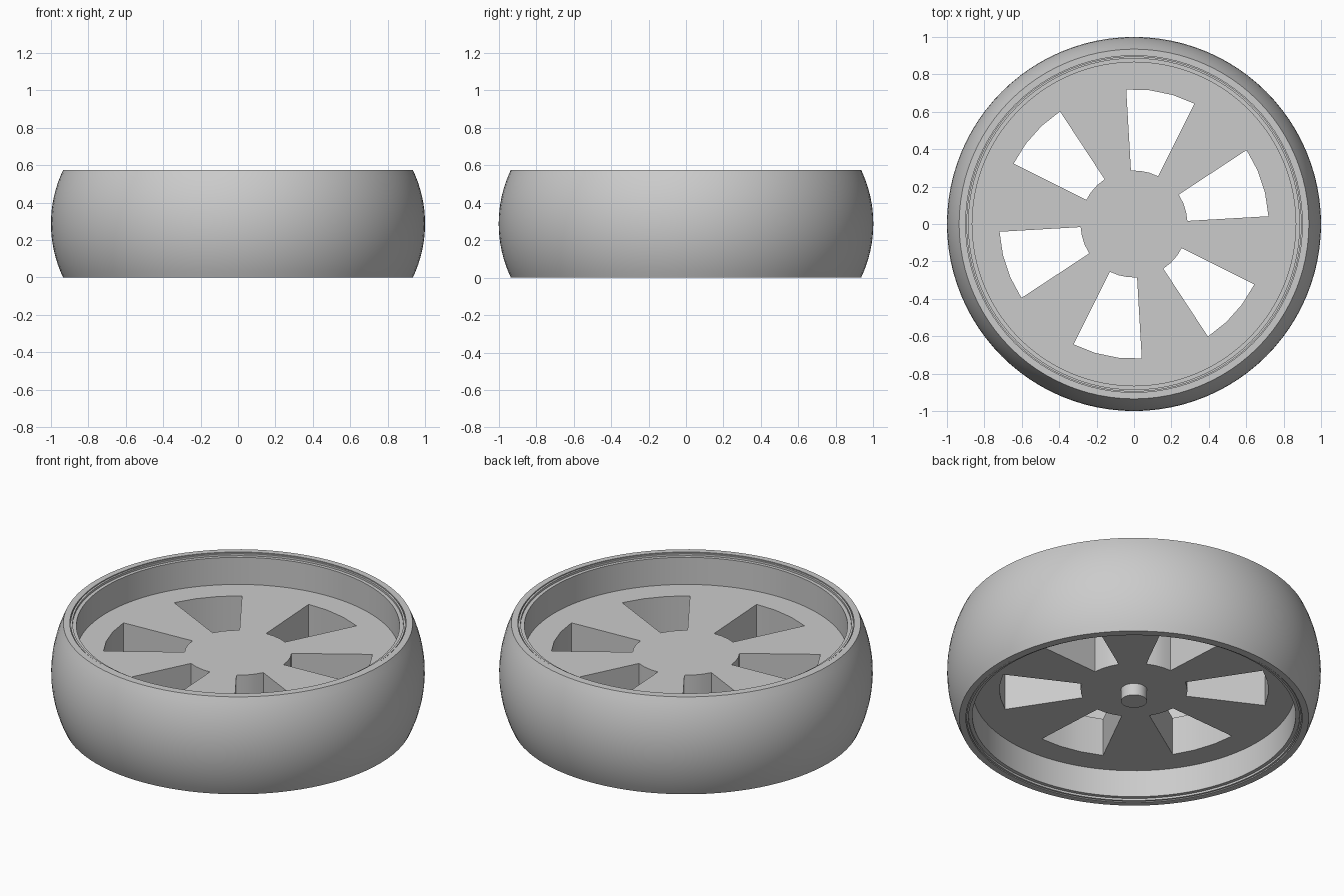
import bpy
import bmesh
import math

cube = bpy.data.objects.get("Cube")
if cube:
    bpy.data.objects.remove(cube)

HEIGHT = 0.575
MID = HEIGHT / 2

grey = bpy.data.materials.new("plain grey")
grey.use_nodes = True
colour = (0.6, 0.6, 0.6, 1)
grey.diffuse_color = colour
grey.node_tree.nodes["Principled BSDF"].inputs["Base Color"].default_value = colour


def finish(bm, name):
    bmesh.ops.recalc_face_normals(bm, faces=bm.faces)
    mesh = bpy.data.meshes.new(name)
    bm.to_mesh(mesh)
    bm.free()
    mesh.materials.append(grey)
    obj = bpy.data.objects.new(name, mesh)
    bpy.context.collection.objects.link(obj)
    bpy.ops.object.select_all(action="DESELECT")
    obj.select_set(True)
    bpy.context.view_layer.objects.active = obj
    bpy.ops.object.shade_smooth_by_angle(angle=math.radians(25))
    return obj


def lathe(name, profile, steps=96):
    """Spin a closed (radius, z) outline around the z axis."""
    bm = bmesh.new()
    verts = [bm.verts.new((r, 0, z)) for r, z in profile]
    edges = [bm.edges.new((verts[i - 1], verts[i])) for i in range(len(verts))]
    bmesh.ops.spin(bm, geom=verts + edges, cent=(0, 0, 0), axis=(0, 0, 1),
                   angle=math.tau, steps=steps, use_merge=True)
    bmesh.ops.remove_doubles(bm, verts=bm.verts, dist=1e-5)
    return finish(bm, name)


# Tyre: bulging tread with flat sidewalls and a straight bore
bulge = 0.065
radius = (MID ** 2 + bulge ** 2) / (2 * bulge)
half_angle = math.asin(MID / radius)
tread = []
for i in range(17):
    a = half_angle * (i / 8 - 1)
    tread.append((1 - radius + radius * math.cos(a), MID + radius * math.sin(a)))
lathe("tyre", tread + [(0.9, HEIGHT), (0.9, 0)])

# Rim barrel: stepped lip, mirrored about the middle plane
half = [(0.865, 0.56), (0.885, 0.56), (0.885, 0.572), (0.896, 0.572),
        (0.896, 0.55), (0.906, 0.55)]
lathe("rim_barrel", half + [(r, HEIGHT - z) for r, z in reversed(half)])

# Wheel disc: ring cells without the six window cells, extruded to thickness
BOTTOM, TOP = 0.175, 0.4
bm = bmesh.new()
count = 36
rings = []
for r in (0.286, 0.72, 0.88):
    ring = []
    for i in range(count):
        a = math.radians(3.3 + 10 * i)
        ring.append(bm.verts.new((r * math.cos(a), r * math.sin(a), BOTTOM)))
    rings.append(ring)
bm.faces.new(rings[0])
for i in range(count):
    j = (i + 1) % count
    for inner, outer in zip(rings, rings[1:]):
        is_window = inner is rings[0] and i % 6 < 3
        if not is_window:
            bm.faces.new((inner[i], outer[i], outer[j], inner[j]))
lower = list(bm.faces)
extruded = bmesh.ops.extrude_face_region(bm, geom=lower, use_keep_orig=True)
moved = [g for g in extruded["geom"] if isinstance(g, bmesh.types.BMVert)]
bmesh.ops.translate(bm, verts=moved, vec=(0, 0, TOP - BOTTOM))
finish(bm, "wheel_disc")

# Hub boss on the underside
bm = bmesh.new()
bmesh.ops.create_cone(bm, cap_ends=True, segments=32, radius1=0.07, radius2=0.07, depth=0.09)
bmesh.ops.translate(bm, verts=bm.verts, vec=(0, 0, 0.15))
finish(bm, "hub_boss")
